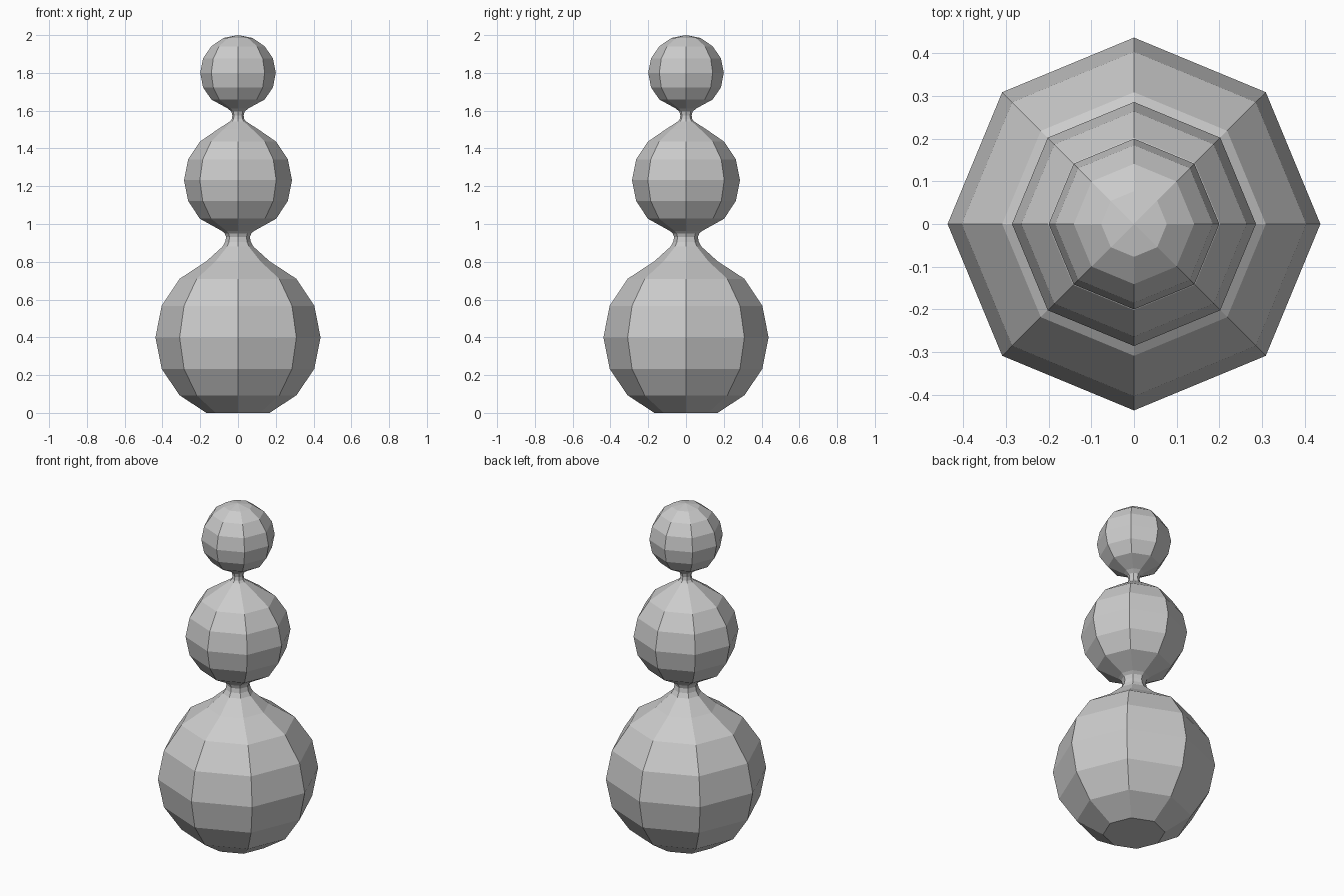
import bpy, bmesh
from math import cos, sin, tau

if "Cube" in bpy.data.objects:
    bpy.data.objects.remove(bpy.data.objects["Cube"])

SIDES = 8

# Silhouette as (radius, height), bottom to top
bottom_ball = [(.167, .005), (.309, .093), (.404, .233), (.437, .40),
               (.404, .567), (.309, .71), (.167, .803)]
lower_neck = [(.082, .88), (.068, .905), (.063, .93), (.07, .95), (.085, .963)]
middle_ball = [(.202, 1.028), (.264, 1.122), (.286, 1.232),
               (.264, 1.342), (.202, 1.436), (.109, 1.50)]
upper_neck = [(.043, 1.543), (.033, 1.555), (.03, 1.575), (.035, 1.595), (.055, 1.612)]
top_ball = [(.141, 1.659), (.185, 1.723), (.2, 1.80),
            (.185, 1.877), (.141, 1.941), (.077, 1.985)]
profile = bottom_ball + lower_neck + middle_ball + upper_neck + top_ball
profile[0] = (.167, 0.0)

# Turn the silhouette around the z axis
bm = bmesh.new()
rings = [[bm.verts.new((r * cos(tau * i / SIDES), r * sin(tau * i / SIDES), z))
          for i in range(SIDES)] for r, z in profile]
for low, high in zip(rings, rings[1:]):
    for i in range(SIDES):
        j = (i + 1) % SIDES
        bm.faces.new((low[i], low[j], high[j], high[i]))

# Flat base and pointed crown
bm.faces.new(rings[0][::-1])
tip = bm.verts.new((0, 0, 2.0))
for i in range(SIDES):
    bm.faces.new((rings[-1][i], rings[-1][(i + 1) % SIDES], tip))

mesh = bpy.data.meshes.new("turned_finial")
bm.to_mesh(mesh)
bm.free()
bpy.context.collection.objects.link(bpy.data.objects.new("turned_finial", mesh))
